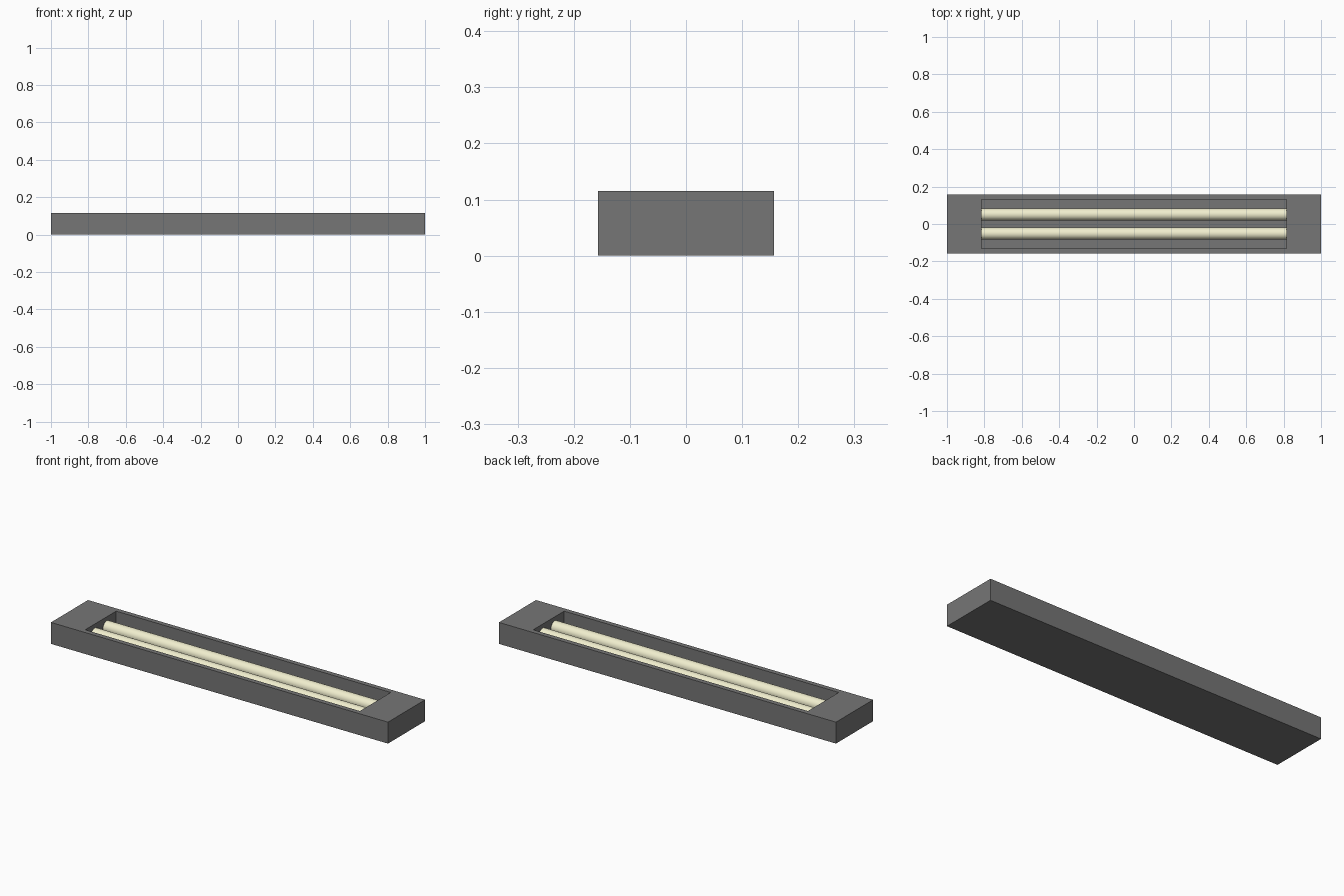
import bpy, bmesh, math

if "Cube" in bpy.data.objects:
    bpy.data.objects.remove(bpy.data.objects["Cube"])

L, W, H = 1.0, 0.157, 0.115      # half length, half width, height
OL, OW, FLOOR = 0.815, 0.131, 0.027


# Housing: block with a rectangular recess in the top
bm = bmesh.new()
bmesh.ops.create_cube(bm, size=1)
for v in bm.verts:
    v.co = (v.co.x * 2 * L, v.co.y * 2 * W, (v.co.z + 0.5) * H)
bm.normal_update()
top = next(f for f in bm.faces if f.normal.z > 0.9)
bmesh.ops.inset_individual(bm, faces=[top], thickness=0.01)
for v in top.verts:
    v.co.x = math.copysign(OL, v.co.x)
    v.co.y = math.copysign(OW, v.co.y)
floor = bmesh.ops.extrude_discrete_faces(bm, faces=[top])["faces"][0]
for v in floor.verts:
    v.co.z = FLOOR
bmesh.ops.recalc_face_normals(bm, faces=bm.faces)
mesh = bpy.data.meshes.new("housing")
bm.to_mesh(mesh)
bm.free()
housing = bpy.data.objects.new("housing", mesh)
bpy.context.collection.objects.link(housing)
grey = bpy.data.materials.new("dark_grey")
grey.diffuse_color = (0.18, 0.18, 0.18, 1)
grey.use_nodes = True
grey.node_tree.nodes["Principled BSDF"].inputs["Base Color"].default_value = grey.diffuse_color
mesh.materials.append(grey)

# Two light tubes lying along the recess
cream = bpy.data.materials.new("cream")
cream.diffuse_color = (0.88, 0.86, 0.62, 1)
cream.use_nodes = True
cream.node_tree.nodes["Principled BSDF"].inputs["Base Color"].default_value = cream.diffuse_color
R = 0.032
for name, y in (("front_tube", -0.051), ("back_tube", 0.051)):
    bpy.ops.mesh.primitive_cylinder_add(vertices=32, radius=R, depth=2 * OL,
                                        location=(0, y, 0.062),
                                        rotation=(0, math.pi / 2, 0))
    tube = bpy.context.object
    tube.name = name
    tube.data.materials.append(cream)
    bpy.ops.object.shade_smooth_by_angle(angle=math.radians(40))
